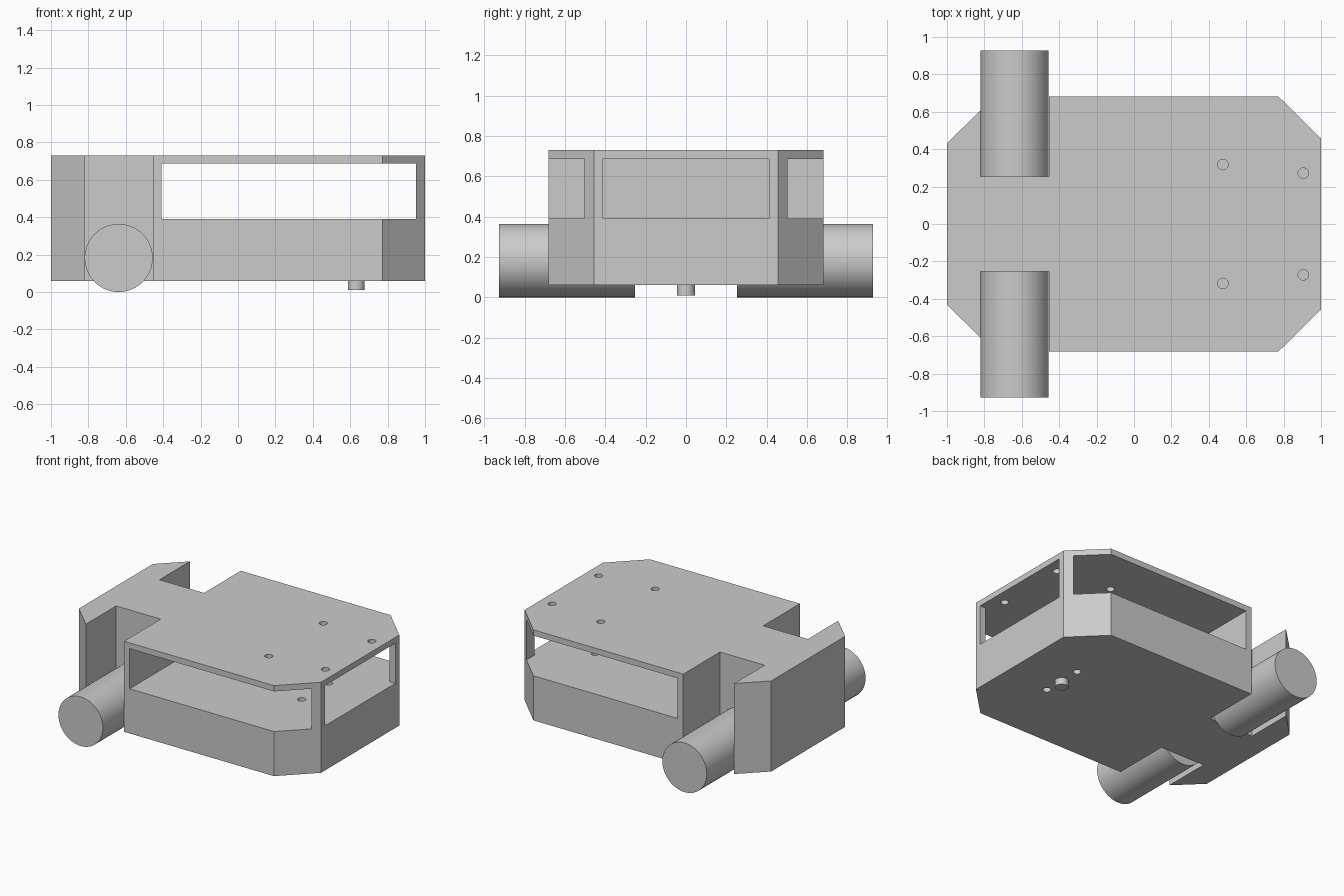
import bpy
import bmesh
import math

cube = bpy.data.objects.get("Cube")
if cube:
    bpy.data.objects.remove(cube, do_unlink=True)

grey = bpy.data.materials.new("plain grey")
grey.use_nodes = True
COLOUR = (0.6, 0.6, 0.6, 1)
grey.diffuse_color = COLOUR
grey.node_tree.nodes["Principled BSDF"].inputs["Base Color"].default_value = COLOUR

BOTTOM, FLOOR, CEILING, TOP = 0.06, 0.39, 0.687, 0.73
SIDE, NOTCH = 0.682, 0.253          # outer half width, inner end of the wheel notch


def prism(name, outline, z0, z1):
    """Extrude an xy outline between two heights."""
    bm = bmesh.new()
    base = bm.faces.new([bm.verts.new((x, y, z0)) for x, y in outline])
    up = bmesh.ops.extrude_face_region(bm, geom=[base])["geom"]
    bmesh.ops.translate(bm, vec=(0, 0, z1 - z0),
                        verts=[v for v in up if isinstance(v, bmesh.types.BMVert)])
    bmesh.ops.recalc_face_normals(bm, faces=bm.faces)
    mesh = bpy.data.meshes.new(name)
    bm.to_mesh(mesh)
    bm.free()
    mesh.materials.append(grey)
    obj = bpy.data.objects.new(name, mesh)
    bpy.context.collection.objects.link(obj)
    return obj


def box(name, x0, x1, half_y, z0, z1):
    return prism(name, [(x0, -half_y), (x1, -half_y), (x1, half_y), (x0, half_y)], z0, z1)


def cylinder(name, radius, depth, location, rotation=(0, 0, 0), sides=64):
    bpy.ops.mesh.primitive_cylinder_add(vertices=sides, radius=radius, depth=depth,
                                        location=location, rotation=rotation)
    obj = bpy.context.object
    obj.name = name
    obj.data.materials.append(grey)
    bpy.ops.object.shade_smooth_by_angle(angle=math.radians(30))
    return obj


def cut(target, cutter):
    """Subtract the cutter from the target, then remove it."""
    cutter.hide_render = True
    mod = target.modifiers.new("cut", "BOOLEAN")
    mod.operation = "DIFFERENCE"
    mod.solver = "EXACT"
    mod.object = cutter
    bpy.context.view_layer.objects.active = target
    bpy.ops.object.modifier_apply(modifier=mod.name)
    bpy.data.objects.remove(cutter, do_unlink=True)


# Chassis: chamfered outline with a full-height notch for each wheel
half = [(1, 0.457), (0.772, SIDE), (-0.455, SIDE), (-0.455, NOTCH),
        (-0.82, NOTCH), (-0.82, 0.608), (-1, 0.432)]
outline = half + [(x, -y) for x, y in reversed(half)]
chassis = prism("chassis", outline, BOTTOM, TOP)

# Open bay through both sides, and a window in the end wall
cut(chassis, box("bay_cutter", -0.41, 0.953, 1, FLOOR, CEILING))
cut(chassis, box("window_cutter", 0.9, 1.1, 0.412, FLOOR, CEILING))

# Mounting holes in the top plate and in the lower deck
for side in (-1, 1):
    for x, y in ((0.475, 0.318), (0.905, 0.272)):
        cut(chassis, cylinder("top_hole_cutter", 0.028, 0.2, (x, side * y, TOP), sides=32))
    cut(chassis, cylinder("deck_hole_cutter", 0.028, 0.5,
                          (0.632, side * 0.157, (BOTTOM + FLOOR) / 2), sides=32))

# Wheels
for name, y0, y1 in (("back_wheel", NOTCH, 0.928), ("front_wheel", -0.928, -NOTCH)):
    cylinder(name, 0.182, y1 - y0, (-0.638, (y0 + y1) / 2, 0.182), (math.pi / 2, 0, 0))

# Support peg under the end
cylinder("support_peg", 0.045, 0.06, (0.632, 0, 0.04), sides=32)
